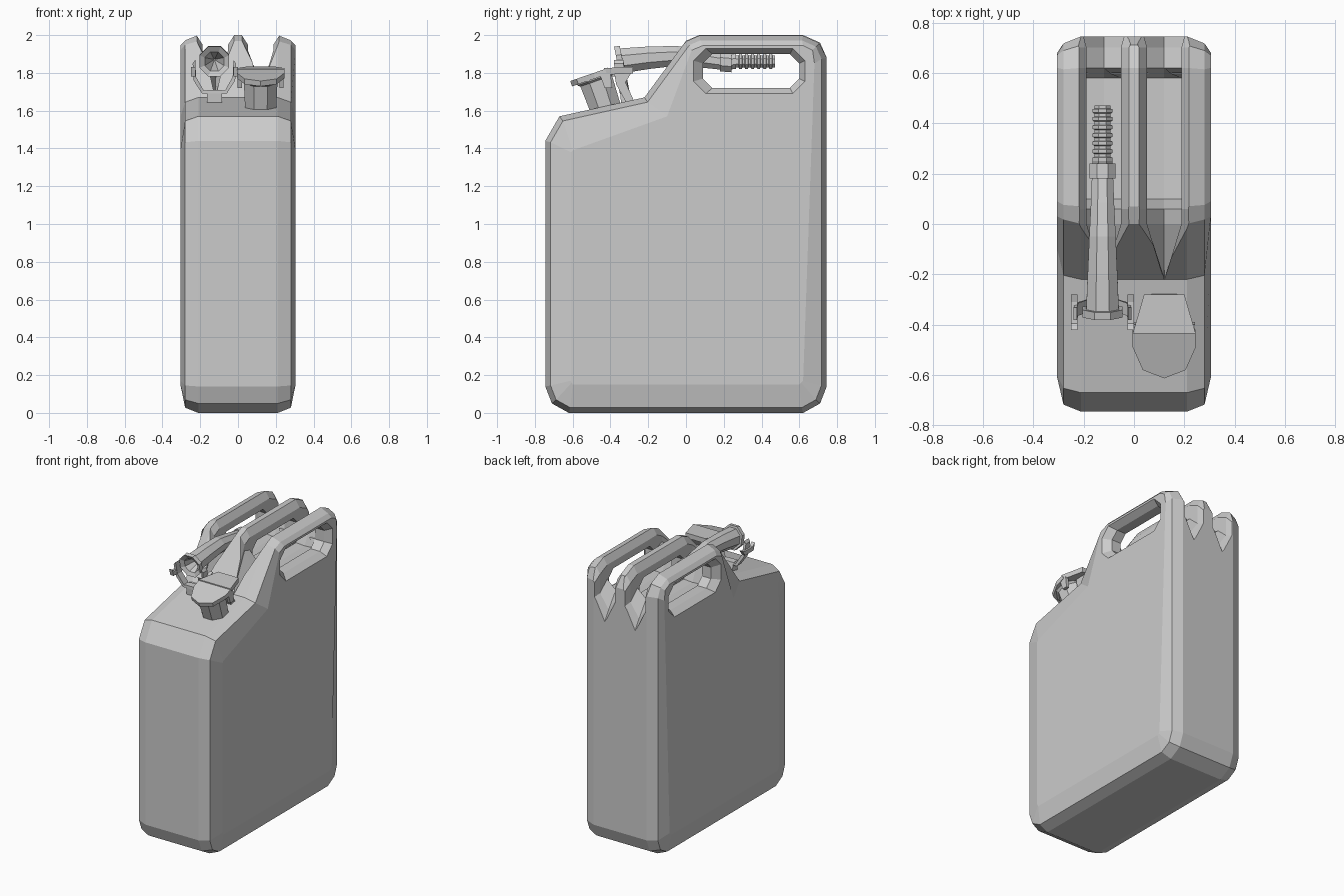
import bpy, bmesh
from math import sin, cos, pi
from mathutils import Vector, Matrix

cube = bpy.data.objects.get("Cube")
if cube:
    bpy.data.objects.remove(cube)

steel = bpy.data.materials.new("grey steel")
steel.use_nodes = True
steel.diffuse_color = (0.6, 0.6, 0.6, 1)
steel.node_tree.nodes["Principled BSDF"].inputs["Base Color"].default_value = (0.6, 0.6, 0.6, 1)


def loft(name, rings):
    """Skin a list of equal-length rings and close both ends."""
    bm = bmesh.new()
    rows = [[bm.verts.new(p) for p in ring] for ring in rings]
    n = len(rows[0])
    for a, b in zip(rows, rows[1:]):
        for i in range(n):
            j = (i + 1) % n
            bm.faces.new((a[i], a[j], b[j], b[i]))
    bm.faces.new(rows[0])
    bm.faces.new(rows[-1])
    bmesh.ops.recalc_face_normals(bm, faces=bm.faces)
    mesh = bpy.data.meshes.new(name)
    bm.to_mesh(mesh)
    bm.free()
    mesh.materials.append(steel)
    obj = bpy.data.objects.new(name, mesh)
    bpy.context.scene.collection.objects.link(obj)
    return obj


def slab(name, profile, x0, x1):
    """Extrude a side profile of (y, z) points across x."""
    return loft(name, [[(x, y, z) for y, z in profile] for x in (x0, x1)])


def cut(obj, cutter):
    """Subtract the cutter, bake the result and drop the cutter."""
    cutter.hide_render = True
    mod = obj.modifiers.new("cut", 'BOOLEAN')
    mod.object, mod.solver = cutter, 'EXACT'
    bpy.context.view_layer.update()
    graph = bpy.context.evaluated_depsgraph_get()
    baked = bpy.data.meshes.new_from_object(obj.evaluated_get(graph))
    obj.modifiers.clear()
    obj.data = baked
    bpy.data.objects.remove(cutter)


def inset(profile, d):
    """Move every edge of a counter-clockwise profile inwards by d."""
    out = []
    for i, p in enumerate(profile):
        p = Vector(p)
        e = (p - Vector(profile[i - 1])).normalized()
        f = (Vector(profile[(i + 1) % len(profile)]) - p).normalized()
        n, m = Vector((-e.y, e.x)), Vector((-f.y, f.x))
        out.append(tuple(p + (n + m) * d / (1 + n.dot(m))))
    return out


# Can body: rim, shoulder and side outlines skinned across the width
rim = [(-.62, 0), (.62, 0), (.71, .05), (.745, .14), (.745, 1.88), (.71, 1.96), (.62, 2),
       (.07, 2), (0, 1.97), (-.22, 1.67), (-.67, 1.57), (-.745, 1.44), (-.745, .14), (-.71, .05)]
side = [(-.6, .15), (.6, .15), (.61, .16), (.62, .17), (.68, 1.85), (.67, 1.92), (.62, 1.945),
        (.09, 1.945), (.03, 1.92), (-.1, 1.57), (-.6, 1.39), (-.61, 1.38), (-.61, .17), (-.605, .16)]
layers = [(.305, side), (.28, inset(rim, .028)), (.21, rim)]
layers += [(-x, p) for x, p in reversed(layers)]
body = loft("can_body", [[(x, y, z) for y, z in p] for x, p in layers])


# Hand opening through the three handles, flared at both sides
def opening(y0, y1, z0, z1, c):
    return [(y0 + c, z0), (y1 - c, z0), (y1, z0 + c), (y1, z1 - c),
            (y1 - c, z1), (y0 + c, z1), (y0, z1 - c), (y0, z0 + c)]


wide, tight = opening(.04, .63, 1.69, 1.93, .065), opening(.09, .6, 1.72, 1.9, .05)
hole = [(.4, wide), (.305, wide), (.26, tight)]
hole += [(-x, p) for x, p in reversed(hole)]
cut(body, loft("hand_opening", [[(x, y, z) for y, z in p] for x, p in hole]))

# Two grooves that split the top into three handles: y, valley, shoulder, top, width
stations = [(-.22, 1.66, 1.68, 1.75, .02), (0, 1.77, 1.88, 1.97, 1), (.06, 1.79, 1.86, 2, 1),
            (.1, 1.71, 1.715, 2, 1), (.58, 1.71, 1.715, 2, 1), (.62, 1.79, 1.85, 2, 1),
            (.7, 1.68, 1.78, 1.965, 1), (.76, 1.59, 1.76, 1.9, 1.25)]
for cx in (-.12, .12):
    rings = []
    for y, valley, shoulder, top, w in stations:
        half = [(.068 * w, shoulder), (.068 * w, top - .05), (.1 * w, top), (.1 * w, top + .3)]
        section = [(0, valley)] + half + [(-x, z) for x, z in reversed(half)]
        rings.append([(cx + x, y, z) for x, z in section])
    cut(body, loft("groove", rings))

# Spout: recessed mouth, flange, tapering pipe, collar and ribbed hose
SPOUT_X = -.125
path = [(-.2, 1.87, .004, .2), (-.35, 1.86, .055, .2), (-.365, 1.86, .085, .2),
        (-.335, 1.865, .085, .2), (-.335, 1.865, .07, .2), (-.2, 1.88, .064, .1),
        (-.05, 1.89, .057, 0), (.08, 1.875, .05, -.1), (.18, 1.86, .046, 0),
        (.18, 1.86, .056, 0), (.24, 1.855, .056, 0), (.24, 1.855, .042, 0)]
for i in range(7):
    y = .25 + i * .032
    path += [(y, 1.86, .042, 0), (y + .014, 1.86, .042, 0),
             (y + .016, 1.86, .035, 0), (y + .028, 1.86, .035, 0)]
angles = [(i + .5) * pi / 4 for i in range(8)]
loft("spout", [[(SPOUT_X + r * cos(a), y - lean * r * sin(a), z + r * sin(a)) for a in angles]
               for y, z, r, lean in path])

# Cradle strap holding the spout mouth, with hooked tips and a stem
strap = [(-.115, 1.85), (-.11, 1.76), (-.065, 1.69), (.065, 1.69), (.11, 1.76), (.115, 1.85)]
loft("spout_cradle", [[(SPOUT_X + x * s, y - (z - 1.69) * .2, z + (1 - s) * .15)
                       for s, y in ((1, -.35), (1, -.3), (.88, -.3), (.88, -.35))]
                      for x, z in strap])
stem = [(-.34, 1.6), (-.27, 1.6), (-.3, 1.71), (-.35, 1.71)]
slab("cradle_stem", stem, SPOUT_X - .04, SPOUT_X + .04)
hook = [(-.42, 1.83), (-.405, 1.78), (-.31, 1.78), (-.28, 1.82), (-.31, 1.81), (-.395, 1.81)]
for s in (-1, 1):
    slab("cradle_hook", hook, SPOUT_X + s * .1, SPOUT_X + s * .125)

# Filler neck and lid, tilted to the shoulder
CAP_X = .12
tilt = Matrix.Translation((CAP_X, -.485, 1.785)) @ Matrix.Rotation(.33, 4, 'X')
neck = loft("filler_neck", [[(r * cos(a), r * sin(a), z) for a in angles]
                            for r, z in ((.088, -.2), (.096, -.03), (.11, -.02), (.11, 0))])
neck.matrix_world = tilt
lid_half = [(.125, .065), (.125, 0), (.085, -.095), (0, -.13)]
lid_outline = lid_half + [(-x, y) for x, y in lid_half[2::-1]]
lid = loft("lid", [[(x, y, z) for x, y in lid_outline] for z in (-.015, .015)])
lid.matrix_world = tilt

# Lever behind the lid and the hinge under it
lever = [(-.125, -.435), (.125, -.435), (.08, -.28), (-.08, -.28)]
loft("lid_lever", [[(CAP_X + x, y, z + (y + .435) * .05) for x, y in lever] for z in (1.79, 1.825)])
hinge = [(-.38, 1.8), (-.29, 1.8), (-.32, 1.75), (-.27, 1.64), (-.31, 1.63), (-.37, 1.74)]
slab("lid_hinge", hinge, CAP_X - .05, CAP_X + .05)
clip = [(-.46, 1.8), (-.43, 1.72), (-.39, 1.72), (-.4, 1.8)]
for s in (-1, 1):
    slab("lid_clip", clip, CAP_X + s * .1, CAP_X + s * .122)
